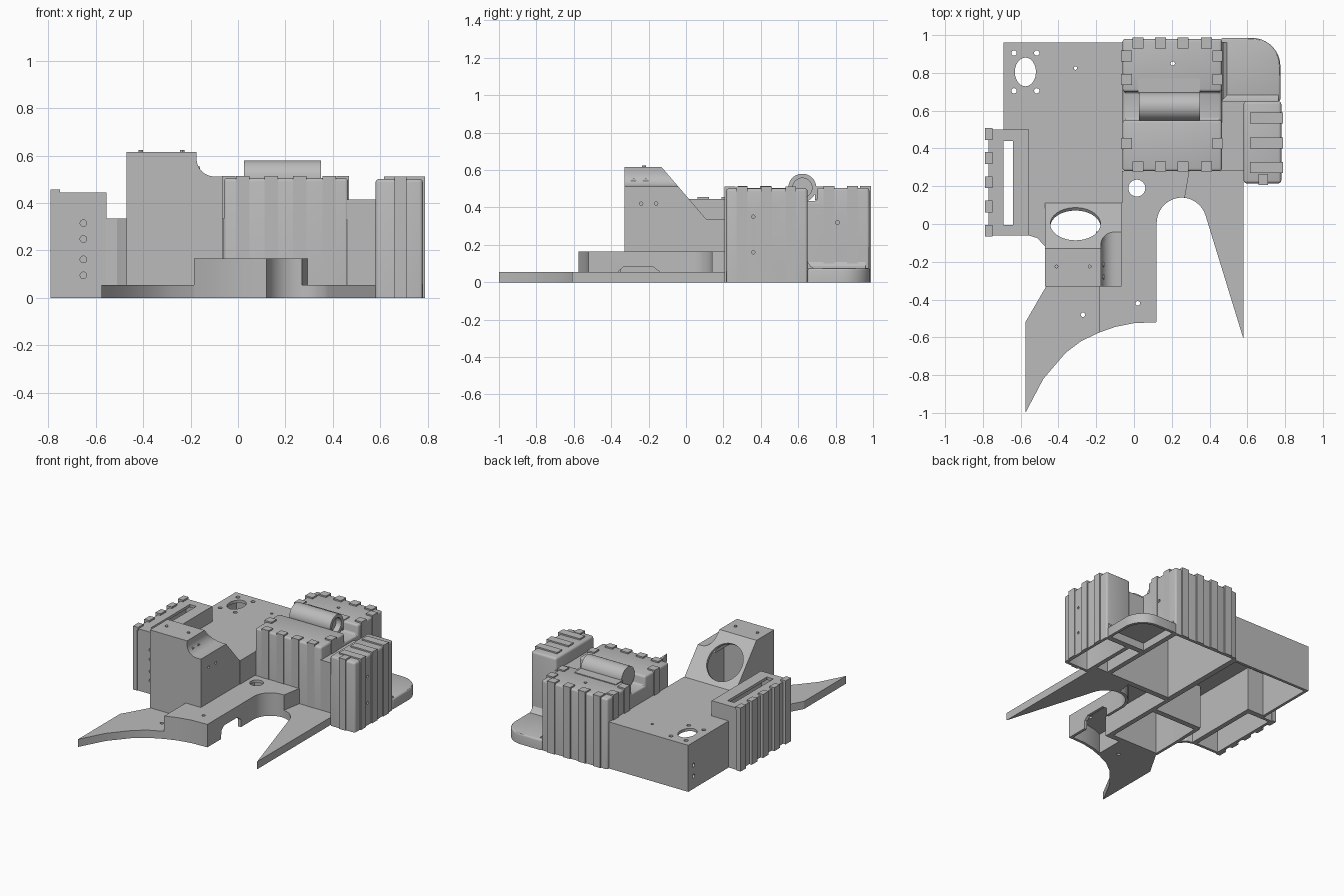
import bpy, bmesh, math
from mathutils import Vector, Matrix

if "Cube" in bpy.data.objects:
    bpy.data.objects.remove(bpy.data.objects["Cube"])

grey = bpy.data.materials.new("plain grey")
grey.use_nodes = True
grey.diffuse_color = (0.5, 0.5, 0.5, 1)
grey.node_tree.nodes["Principled BSDF"].inputs["Base Color"].default_value = grey.diffuse_color
WALL = 0.02


def arc(cx, cy, r, a0, a1, n=10):
    steps = [math.radians(a0 + (a1 - a0) * i / n) for i in range(n + 1)]
    return [(cx + r * math.cos(a), cy + r * math.sin(a)) for a in steps]


def add_prism(bm, pts, axis, a, b):
    place = {"x": lambda u, v, w: (w, u, v),
             "y": lambda u, v, w: (u, w, v),
             "z": lambda u, v, w: (u, v, w)}[axis]
    low = [bm.verts.new(place(u, v, a)) for u, v in pts]
    high = [bm.verts.new(place(u, v, b)) for u, v in pts]
    bm.faces.new(low)
    bm.faces.new(high)
    for i in range(len(pts)):
        j = (i + 1) % len(pts)
        bm.faces.new((low[i], low[j], high[j], high[i]))


def add_box(bm, x0, x1, y0, y1, z0, z1):
    add_prism(bm, [(x0, y0), (x1, y0), (x1, y1), (x0, y1)], "z", z0, z1)


def add_rod(bm, centre, direction, r, length, stretch=1, sides=24):
    turn = Vector(direction).to_track_quat("Z", "Y").to_matrix().to_4x4()
    bmesh.ops.create_cone(bm, cap_ends=True, segments=sides, radius1=r, radius2=r, depth=length,
                          matrix=Matrix.Translation(centre) @ turn @ Matrix.Diagonal((1, stretch, 1, 1)))


def link(name, bm):
    bmesh.ops.recalc_face_normals(bm, faces=bm.faces)
    mesh = bpy.data.meshes.new(name)
    bm.to_mesh(mesh)
    bm.free()
    obj = bpy.data.objects.new(name, mesh)
    bpy.context.collection.objects.link(obj)
    mesh.materials.append(grey)
    return obj


def part(name, build, hollow=False, bevel=0, cut=None):
    """Build a part, open its underside, round it, and cut its holes."""
    bm = bmesh.new()
    build(bm)
    obj = link(name, bm)
    if hollow:
        bm = bmesh.new()
        bm.from_mesh(obj.data)
        under = [f for f in bm.faces if f.normal.z < -0.9 and f.calc_center_median().z < 0.001]
        bmesh.ops.delete(bm, geom=under, context="FACES")
        bm.to_mesh(obj.data)
        bm.free()
    if bevel:
        m = obj.modifiers.new("round", "BEVEL")
        m.width, m.segments, m.limit_method = bevel, 3, "ANGLE"
    if hollow:
        m = obj.modifiers.new("shell", "SOLIDIFY")
        m.thickness, m.offset, m.use_even_offset = WALL, -1, True
    cutter = None
    if cut:
        bm = bmesh.new()
        cut(bm)
        cutter = link(name + "_cutter", bm)
        cutter.hide_render = True
        m = obj.modifiers.new("holes", "BOOLEAN")
        m.object, m.operation, m.solver = cutter, "DIFFERENCE", "EXACT"
    deps = bpy.context.evaluated_depsgraph_get()
    obj.data = bpy.data.meshes.new_from_object(obj.evaluated_get(deps))
    obj.modifiers.clear()
    if cutter:
        bpy.data.objects.remove(cutter)
    bpy.ops.object.select_all(action="DESELECT")
    obj.select_set(True)
    bpy.context.view_layer.objects.active = obj
    bpy.ops.object.shade_smooth_by_angle(angle=math.radians(30))
    return obj


def holes(*specs):
    def cut(bm):
        for centre, direction, r in specs:
            add_rod(bm, centre, direction, r, 0.15)
    return cut


X, Y, Z = (1, 0, 0), (0, 1, 0), (0, 0, 1)

# Blades and raised deck
sweep = [(-0.185, -0.575), (-0.28, -0.62), (-0.36, -0.68), (-0.48, -0.82)]
left_blade = [(-0.575, -1), (-0.575, -0.52), (-0.465, -0.33), (-0.185, -0.33)] + sweep
part("sweeping_blade", lambda bm: add_prism(bm, left_blade, "z", 0, 0.055),
     cut=holes(((-0.27, -0.48, 0.03), Z, 0.012)))
right_blade = arc(0.25, 0.005, 0.135, 84, 15) + [(0.58, -0.61), (0.58, 0.28), (0.29, 0.28)]
part("pointed_blade", lambda bm: add_prism(bm, right_blade, "z", 0, 0.055))
deck = ([(-0.185, -0.575), (-0.1, -0.545), (0, -0.525), (0.12, -0.52)]
        + arc(0.255, 0.005, 0.135, 180, 84) + [(0.293, 0.28), (-0.07, 0.28), (-0.07, -0.33), (-0.185, -0.33)])


def deck_cut(bm):
    add_prism(bm, [(-0.37, -0.1), (-0.36, 0.06), (-0.33, 0.085), (-0.18, 0.085), (-0.14, 0.055), (-0.14, -0.1)],
              "x", 0.05, 0.15)
    add_rod(bm, (0.015, 0.19, 0.15), Z, 0.045, 0.2)
    add_rod(bm, (0.02, -0.42, 0.15), Z, 0.012, 0.1)


part("raised_deck", lambda bm: add_prism(bm, deck, "z", 0, 0.165), hollow=True, cut=deck_cut)

# Main hull
hull = [(-0.69, 0.96), (-0.69, 0.5), (-0.56, 0.5), (-0.56, -0.06), (-0.51, -0.075), (-0.48, -0.11),
        (-0.45, -0.14), (-0.44, 0.11), (-0.06, 0.11), (-0.06, 0.96)]


def hull_cut(bm):
    add_rod(bm, (-0.575, 0.805, 0.33), Z, 0.056, 0.2, 1.36)
    for dx in (-0.06, 0.06):
        for dy in (-0.1, 0.1):
            add_rod(bm, (-0.575 + dx, 0.805 + dy, 0.33), Z, 0.014, 0.2)
    add_rod(bm, (-0.31, 0.825, 0.33), Z, 0.009, 0.2)
    for z in (0.09, 0.17):
        add_rod(bm, (-0.69, 0.9, z), X, 0.014, 0.1)


part("main_hull", lambda bm: add_prism(bm, hull, "z", 0, 0.335), hollow=True, cut=hull_cut)

# Tall housing with sloped back, round opening and side notch
slope = [(-0.33, 0), (-0.33, 0.615), (-0.13, 0.615), (0.11, 0.335), (0.11, 0)]
liner = [(-0.32, 0.48), (-0.32, 0.605), (-0.14, 0.605), (-0.04, 0.485)]
notch = [(0, 0.512), (0, 0.7), (-0.175, 0.7)] + arc(-0.1, 0.587, 0.075, 180, 270, 8)


def notch_cut(bm):
    add_prism(bm, notch, "y", -0.4, -0.035)
    for y in (-0.28, -0.215):
        add_rod(bm, (-0.19, y, 0.54), X, 0.014, 0.06)


def housing_cut(bm):
    notch_cut(bm)
    add_rod(bm, (-0.31, 0.0, 0.463), (0, 0.76, 0.65), 0.133, 0.1, sides=48)
    for y in (-0.24, -0.16):
        add_rod(bm, (-0.07, y, 0.42), X, 0.009, 0.1)


part("tall_housing", lambda bm: add_prism(bm, slope, "x", -0.47, -0.065), hollow=True, cut=housing_cut)
part("notch_liner", lambda bm: add_prism(bm, liner, "x", -0.2, -0.075), cut=notch_cut)
for px in (-0.41, -0.235):
    part("housing_peg", lambda bm: add_rod(bm, (px, -0.225, 0.61), Z, 0.01, 0.028, sides=12))

# Rear ribbed box with saddle
saddle = [(0.28, 0), (0.28, 0.505), (0.55, 0.505), (0.55, 0.435), (0.70, 0.435), (0.70, 0.505), (0.98, 0.505), (0.98, 0)]
part("rear_box", lambda bm: add_prism(bm, saddle, "x", -0.06, 0.465), hollow=True, bevel=0.014,
     cut=holes(((0.465, 0.81, 0.32), X, 0.011), ((0.205, 0.85, 0.5), Z, 0.011)))


def tube(bm):
    add_rod(bm, (0.188, 0.622, 0.505), X, 0.075, 0.325, sides=48)


part("saddle_tube", tube, cut=lambda bm: add_rod(bm, (0.36, 0.622, 0.505), X, 0.052, 0.1, sides=32))
part("tube_flange", lambda bm: add_box(bm, 0.02, 0.35, 0.69, 0.77, 0.44, 0.511))

# Side boxes and the block joining them
part("left_box", lambda bm: add_box(bm, 0.58, 0.78, 0.215, 0.65, 0, 0.502), hollow=True, bevel=0.016,
     cut=holes(((0.78, 0.36, 0.35), X, 0.009), ((0.78, 0.36, 0.16), X, 0.009)))
part("joining_block", lambda bm: add_box(bm, 0.46, 0.59, 0.28, 0.65, 0, 0.415), hollow=True)


def slot_cut(bm):
    add_box(bm, -0.692, -0.64, -0.005, 0.44, 0.2, 0.6)
    for z in (0.095, 0.162, 0.248, 0.315):
        add_rod(bm, (-0.652, -0.06, z), Y, 0.014, 0.1)


part("right_box", lambda bm: add_box(bm, -0.77, -0.555, -0.06, 0.5, 0, 0.445), hollow=True, cut=slot_cut)

# Rounded rear corner plate with sloped fillets
corner = [(0.46, 0.65), (0.775, 0.65)] + arc(0.625, 0.835, 0.15, 0, 90) + [(0.46, 0.985)]
part("corner_plate", lambda bm: add_prism(bm, corner, "z", 0, 0.075), hollow=True, bevel=0.012)
part("corner_fillet_side", lambda bm: add_prism(
    bm, [(0.46, 0.07), (0.50, 0.07), (0.476, 0.086), (0.46, 0.12)], "y", 0.65, 0.96))
part("corner_fillet_front", lambda bm: add_prism(
    bm, [(0.645, 0.07), (0.69, 0.07), (0.666, 0.086), (0.645, 0.12)], "x", 0.46, 0.765))


# Straps: an upright rib on a wall, folded over the top edge
def strap(name, side, edge, mid, top, width=0.058, fold=0.05, out=0.008):
    sign = 1 if side[0] == "+" else -1

    def build(bm):
        for depth, z0, z1 in ((0.012, 0, top - 0.01), (fold, top - 0.012, top + 0.01)):
            a, b = sorted((edge - sign * depth, edge + sign * out))
            m0, m1 = mid - width / 2, mid + width / 2
            if side[1] == "x":
                add_box(bm, a, b, m0, m1, z0, z1)
            else:
                add_box(bm, m0, m1, a, b, z0, z1)
    part(name, build)


for x in (0.02, 0.14, 0.26, 0.385):
    strap("rear_box_back_strap", "+y", 0.98, x, 0.505)
    strap("rear_box_front_strap", "-y", 0.28, x, 0.505, out=0.002)
for y in (0.425, 0.765, 0.89):
    strap("rear_box_inner_strap", "-x", -0.06, y, 0.505)
    strap("rear_box_outer_strap", "+x", 0.465, y, 0.505, out=0.004)
for y in (0.30, 0.43, 0.56):
    strap("left_box_strap", "+x", 0.78, y, 0.502, fold=0.165)
strap("left_box_front_strap", "-y", 0.215, 0.685, 0.502, width=0.05)
for i in range(5):
    strap("right_box_strap", "-x", -0.77, -0.035 + i * 0.128, 0.447, width=0.062, fold=0.02, out=0.02)
